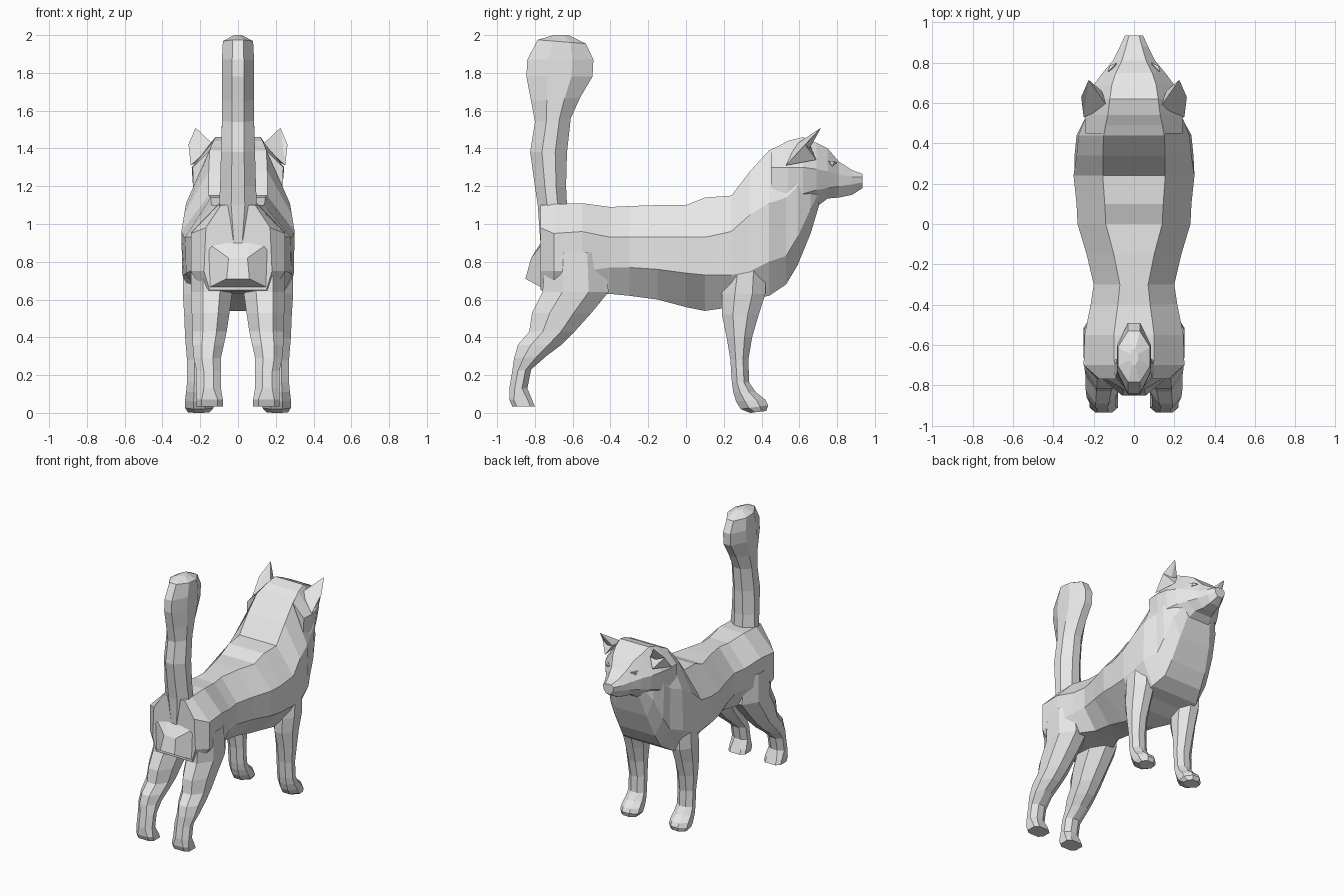
import bpy, bmesh

fur = bpy.data.materials.new("grey_fur")
fur.diffuse_color = (0.8, 0.8, 0.8, 1)


def make(name, verts, faces):
    bm = bmesh.new()
    vs = [bm.verts.new(v) for v in verts]
    for f in faces:
        bm.faces.new([vs[i] for i in f])
    bmesh.ops.recalc_face_normals(bm, faces=bm.faces)
    me = bpy.data.meshes.new(name)
    bm.to_mesh(me)
    bm.free()
    me.materials.append(fur)
    ob = bpy.data.objects.new(name, me)
    bpy.context.collection.objects.link(ob)
    return ob


def loft(name, rings):
    n = len(rings[0])
    verts = [p for r in rings for p in r]
    faces = [tuple(range(n)), tuple(range(len(verts) - n, len(verts)))]
    for k in range(len(rings) - 1):
        for i in range(n):
            j = (i + 1) % n
            faces.append((k*n + i, k*n + j, (k+1)*n + j, (k+1)*n + i))
    return make(name, verts, faces)


def slice_y(y, *half):
    """Symmetric section across the body from (half width, height) pairs."""
    pts = [(half[i], y, half[i + 1]) for i in range(0, len(half), 2)]
    return pts + [(-x, y, z) for x, _, z in reversed(pts)]


def slice_z(z, y0, y1, x0, x1, cut=0.3, dz=0.0):
    """Chamfered horizontal section; dz raises the front edge."""
    cx, cy = (x1 - x0) * cut, (y1 - y0) * cut
    pts = [(x0 + cx, y0), (x1 - cx, y0), (x1, y0 + cy), (x1, y1 - cy),
           (x1 - cx, y1), (x0 + cx, y1), (x0, y1 - cy), (x0, y0 + cy)]
    return [(x, y, z + dz * (y - y0) / (y1 - y0)) for x, y in pts]


def mirror(ob):
    m = ob.modifiers.new("mirror", 'MIRROR')
    m.use_mirror_merge = False
    return ob


# Torso, from rump to throat: top, upper edge, flank, belly
loft("torso", [slice_y(*s) for s in [
    (-0.77, .09, 1.10, .17, .98, .18, .75, .15, .65),
    (-0.70, .10, 1.105, .25, .95, .25, .75, .18, .64),
    (-0.55, .10, 1.11, .245, .96, .24, .75, .18, .63),
    (-0.40, .08, 1.09, .215, .93, .21, .77, .15, .63),
    (-0.30, .07, 1.095, .20, .93, .20, .77, .10, .62),
    (-0.15, .10, 1.10, .235, .93, .235, .76, .10, .60),
    (0.00, .14, 1.10, .28, .93, .275, .74, .10, .56),
    (0.10, .145, 1.14, .285, .93, .285, .73, .10, .54),
    (0.24, .155, 1.15, .30, .96, .295, .73, .20, .56),
    (0.34, .155, 1.28, .285, 1.05, .295, .75, .20, .60),
    (0.44, .15, 1.39, .275, 1.11, .285, .80, .20, .62),
    (0.53, .13, 1.43, .24, 1.14, .235, .83, .16, .68),
    (0.59, .12, 1.43, .23, 1.20, .22, .93, .15, .78),
    (0.66, .10, 1.40, .18, 1.25, .19, 1.08, .13, .95),
    (0.705, .07, 1.35, .14, 1.25, .14, 1.17, .10, 1.10)]])

# Head with cheeks and muzzle
loft("head", [slice_y(*s) for s in [
    (0.45, .15, 1.39, .24, 1.30, .235, 1.15, .10, 1.05),
    (0.54, .13, 1.44, .245, 1.30, .23, 1.14, .10, 1.05),
    (0.62, .12, 1.46, .23, 1.30, .215, 1.16, .10, 1.06),
    (0.69, .11, 1.43, .20, 1.29, .18, 1.18, .09, 1.09),
    (0.75, .09, 1.40, .155, 1.28, .14, 1.19, .07, 1.135),
    (0.81, .06, 1.33, .105, 1.26, .10, 1.20, .05, 1.14),
    (0.88, .04, 1.285, .07, 1.25, .07, 1.21, .04, 1.155),
    (0.935, .025, 1.265, .045, 1.25, .04, 1.22, .02, 1.19)]])

# Ears: pointed, with a hollowed front
mirror(make("ear", [(.13, .58, 1.42), (.25, .53, 1.31), (.262, .63, 1.42),
                    (.20, .69, 1.34), (.16, .66, 1.41), (.225, .715, 1.51),
                    (.205, .655, 1.40)],
            [(0, 1, 5), (1, 2, 5), (2, 6, 5), (6, 4, 5), (4, 0, 5),
             (2, 3, 6), (3, 4, 6), (0, 4, 3, 1), (1, 3, 2)]))

# Eyes: small almond lids
mirror(make("eye", [(.085, .80, 1.325), (.13, .755, 1.335), (.125, .775, 1.305),
                    (.12, .785, 1.33), (.10, .76, 1.31)],
            [(0, 1, 3), (1, 2, 3), (2, 0, 3), (0, 4, 1), (1, 4, 2), (2, 4, 0)]))

# Front legs with forward paws
mirror(loft("front_leg", [
    slice_z(0.00, .34, .425, .15, .265, dz=.01),
    slice_z(0.02, .29, .435, .13, .28, dz=.02),
    slice_z(0.06, .265, .42, .13, .28, dz=.01),
    slice_z(0.11, .25, .37, .135, .275),
    slice_z(0.16, .243, .335, .14, .27),
    slice_z(0.28, .235, .33, .14, .27),
    slice_z(0.40, .215, .35, .14, .28),
    slice_z(0.52, .19, .385, .13, .285),
    slice_z(0.63, .19, .42, .12, .292),
    slice_z(0.80, .22, .42, .12, .29)]))

# Hind legs with hock and paw
mirror(loft("hind_leg", [
    slice_z(0.035, -.92, -.80, .08, .22, .2),
    slice_z(0.07, -.935, -.815, .08, .22, .2),
    slice_z(0.13, -.935, -.84, .09, .22),
    slice_z(0.22, -.92, -.82, .09, .22, dz=.01),
    slice_z(0.29, -.91, -.74, .09, .235, dz=.01),
    slice_z(0.36, -.89, -.66, .075, .24),
    slice_z(0.43, -.83, -.59, .06, .24),
    slice_z(0.53, -.815, -.50, .045, .245),
    slice_z(0.64, -.76, -.41, .03, .25),
    slice_z(0.85, -.74, -.43, .05, .247)]))

# Rump flap under the tail
make("rump_flap", [(s * x, y, z) for s in (-1, 1) for x, y, z in
                   [(.06, -.85, .71), (.05, -.82, .82), (.06, -.77, .90),
                    (.19, -.74, .92), (.18, -.74, .65)]],
     [(0, 1, 6, 5), (1, 2, 7, 6), (0, 4, 3, 1), (1, 3, 2), (5, 6, 8, 9),
      (6, 7, 8), (0, 5, 9, 4), (2, 3, 8, 7), (3, 4, 9, 8)])

# Upright tail, thick at the tip
loft("tail", [slice_z(z, a, b, -w, w, .32, d) for z, a, b, w, d in [
    (0.89, -.77, -.66, .06, 0), (1.10, -.785, -.63, .10, 0),
    (1.20, -.80, -.635, .095, 0), (1.38, -.825, -.63, .09, 0),
    (1.54, -.80, -.61, .085, .02), (1.65, -.82, -.56, .085, .02),
    (1.78, -.845, -.495, .085, 0), (1.87, -.84, -.49, .085, 0),
    (1.975, -.785, -.53, .08, -.02), (2.00, -.70, -.62, .02, 0)]])
